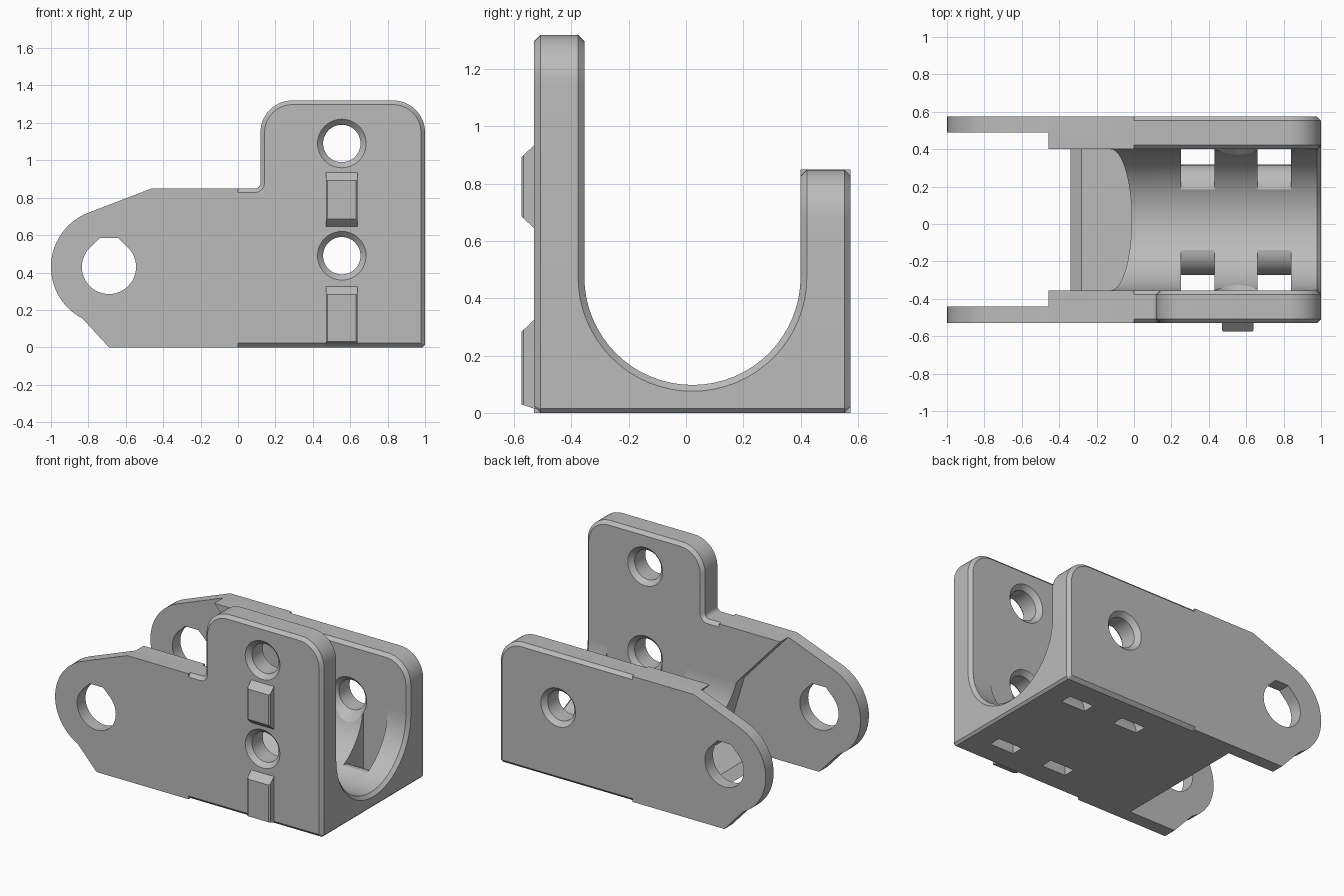
import bpy, bmesh
from math import sin, cos, radians

cube = bpy.data.objects.get("Cube")
if cube:
    bpy.data.objects.remove(cube, do_unlink=True)

grey = bpy.data.materials.new("plain_grey")
grey.use_nodes = True
COLOUR = (0.5, 0.5, 0.5, 1)
grey.diffuse_color = COLOUR
for node in grey.node_tree.nodes:
    if node.type == 'BSDF_PRINCIPLED':
        node.inputs["Base Color"].default_value = COLOUR

OUT_F, IN_F, IN_B, OUT_B = -0.53, -0.355, 0.40, 0.575   # wall faces along y
MID = (IN_F + IN_B) / 2
R_U = (IN_B - IN_F) / 2
CH = 0.022                                              # chamfer size


def arc(cx, cy, r, a0, a1, n=10):
    steps = [radians(a0 + (a1 - a0) * i / n) for i in range(n + 1)]
    return [(cx + r * cos(a), cy + r * sin(a)) for a in steps]


def loft(name, sections, chamfer=False):
    """Solid through equal-length rings; optionally chamfer the cap rims right of x = 0."""
    bm = bmesh.new()
    rings = [[bm.verts.new(p) for p in s] for s in sections]
    n = len(rings[0])
    caps = [bm.faces.new(rings[0]), bm.faces.new(rings[-1])]
    for a, b in zip(rings, rings[1:]):
        for i in range(n):
            j = (i + 1) % n
            bm.faces.new((a[i], a[j], b[j], b[i]))
    bmesh.ops.recalc_face_normals(bm, faces=bm.faces)
    if chamfer:
        rim = [e for f in caps for e in f.edges if sum(v.co.x for v in e.verts) > 0.001]
        bmesh.ops.bevel(bm, geom=rim, offset=CH, offset_type='OFFSET',
                        segments=1, affect='EDGES', clamp_overlap=True)
    mesh = bpy.data.meshes.new(name)
    bm.to_mesh(mesh)
    bm.free()
    mesh.materials.append(grey)
    ob = bpy.data.objects.new(name, mesh)
    bpy.context.scene.collection.objects.link(ob)
    return ob


def slab(name, outline, y0, y1, chamfer=False):
    return loft(name, [[(x, y, z) for x, z in outline] for y in (y0, y1)], chamfer)


def bore(name, x, z, rings):
    return loft(name, [[(px, y, pz) for px, pz in arc(x, z, r, 0, 352.5, 47)] for y, r in rings])


# Walls, arms and floor
foot = [(0, 0), (0.985, 0), (1, 0.015)]
tall = (foot + arc(0.83, 1.15, 0.17, 0, 90) + arc(0.29, 1.15, 0.17, 90, 180)
        + arc(0.09, 0.88, 0.03, 0, -90, 4) + [(0, 0.85)])
low = foot + arc(0.83, 0.68, 0.17, 0, 90) + [(0, 0.85)]
arm = [(-0.69, 0), (0, 0), (0, 0.85), (-0.46, 0.85)] + arc(-0.69, 0.43, 0.31, 111, 243, 24)
base = [(-0.4, 0), (0.985, 0), (1, 0.015), (1, 0.475), (-0.4, 0.475)]

front_wall = slab("front_wall", tall, OUT_F, IN_F, True)
back_wall = slab("back_wall", low, IN_B, OUT_B, True)
front_arm = slab("front_arm", arm, OUT_F, IN_F)
back_arm = slab("back_arm", arm, IN_B, OUT_B)
floor = slab("cradle_floor", base, OUT_F + 0.03, OUT_B - 0.03)

# Cutter: round-bottomed trough flaring at the open end
trough = loft("trough_cutter", [
    [(x, y, z) for y, z in arc(MID, 0.475, r, 180, 360, 32) + [(MID + r, 2), (MID - r, 2)]]
    for x, r in ((-1.1, R_U), (1 - CH, R_U), (1.03, R_U + CH + 0.03))])

# Cutter: hinge clearance between the arms
clearance = slab("clearance_cutter", [
    (-1.1, -0.1), (-0.46, -0.1), (-0.28, 0.05), (-0.01, 0.05), (-0.01, 0.09),
    (-0.13, 0.49), (-0.46, 0.852), (-0.46, 1), (-1.1, 1)], -0.44, 0.49)

# Cutter: pivot hole with a flattened peak
pivot = slab("pivot_cutter", arc(-0.69, 0.43, 0.145, 135, 405, 36)
             + [(-0.64, 0.585), (-0.74, 0.585)], -1, 1)

# Cutters: countersunk screw holes
E = 0.03


def screw_hole(name, z, y0, y1):
    return bore(name, 0.555, z, [(y0 - E, 0.1 + 2 * E), (y0 + E, 0.1),
                                 (y1 - E, 0.1), (y1 + E, 0.1 + 2 * E)])


upper_hole = screw_hole("upper_hole_cutter", 1.09, OUT_F, IN_F)
lower_hole = screw_hole("lower_hole_cutter", 0.49, OUT_F, IN_F)
back_hole = screw_hole("back_hole_cutter", 0.49, IN_B, OUT_B)

# Cutters: strap slots with a rounded inner lip
slots = []
for x in (0.25, 0.66):
    for s in (-1, 1):
        side = arc(0.16, 0, 0.135, 90, 0) + [(0.295, -0.05), (R_U, -0.05), (R_U, 0.5), (0.16, 0.5)]
        slots.append(loft("slot_cutter", [[(px, MID + s * d, z) for d, z in side]
                                          for px in (x, x + 0.18)]))

cuts = {front_wall: [upper_hole, lower_hole], back_wall: [back_hole],
        front_arm: [clearance, pivot], back_arm: [clearance, pivot],
        floor: [trough, clearance, lower_hole, back_hole] + slots}
for ob, cutters in cuts.items():
    for c in cutters:
        mod = ob.modifiers.new("cut", 'BOOLEAN')
        mod.operation, mod.solver, mod.object = 'DIFFERENCE', 'EXACT', c
depsgraph = bpy.context.evaluated_depsgraph_get()
results = {ob: bpy.data.meshes.new_from_object(ob.evaluated_get(depsgraph)) for ob in cuts}
for ob, mesh in results.items():
    ob.modifiers.clear()
    ob.data = mesh
for c in {c for group in cuts.values() for c in group}:
    bpy.data.objects.remove(c, do_unlink=True)

# Raised tapered keys on the front wall
keys = []
for name, z0, z1, t0 in (("upper_key", 0.645, 0.935, 0.042), ("lower_key", 0.015, 0.325, 0.015)):
    rings = []
    for y, dx, lo, hi in ((-0.51, 0, 0, 0), (OUT_F, 0, 0, 0), (-0.567, 0, t0 * 0.8, 0.035),
                          (-0.575, 0.008, t0, 0.043)):
        a, b, c, d = 0.47 + dx, 0.64 - dx, z0 + lo, z1 - hi
        rings.append([(a, y, c), (b, y, c), (b, y, d), (a, y, d)])
    keys.append(loft(name, rings))

# Smooth the curved surfaces, keep the edges crisp
for ob in list(cuts) + keys:
    ob.data.shade_smooth()
    ob.data.set_sharp_from_angle(angle=radians(25))
